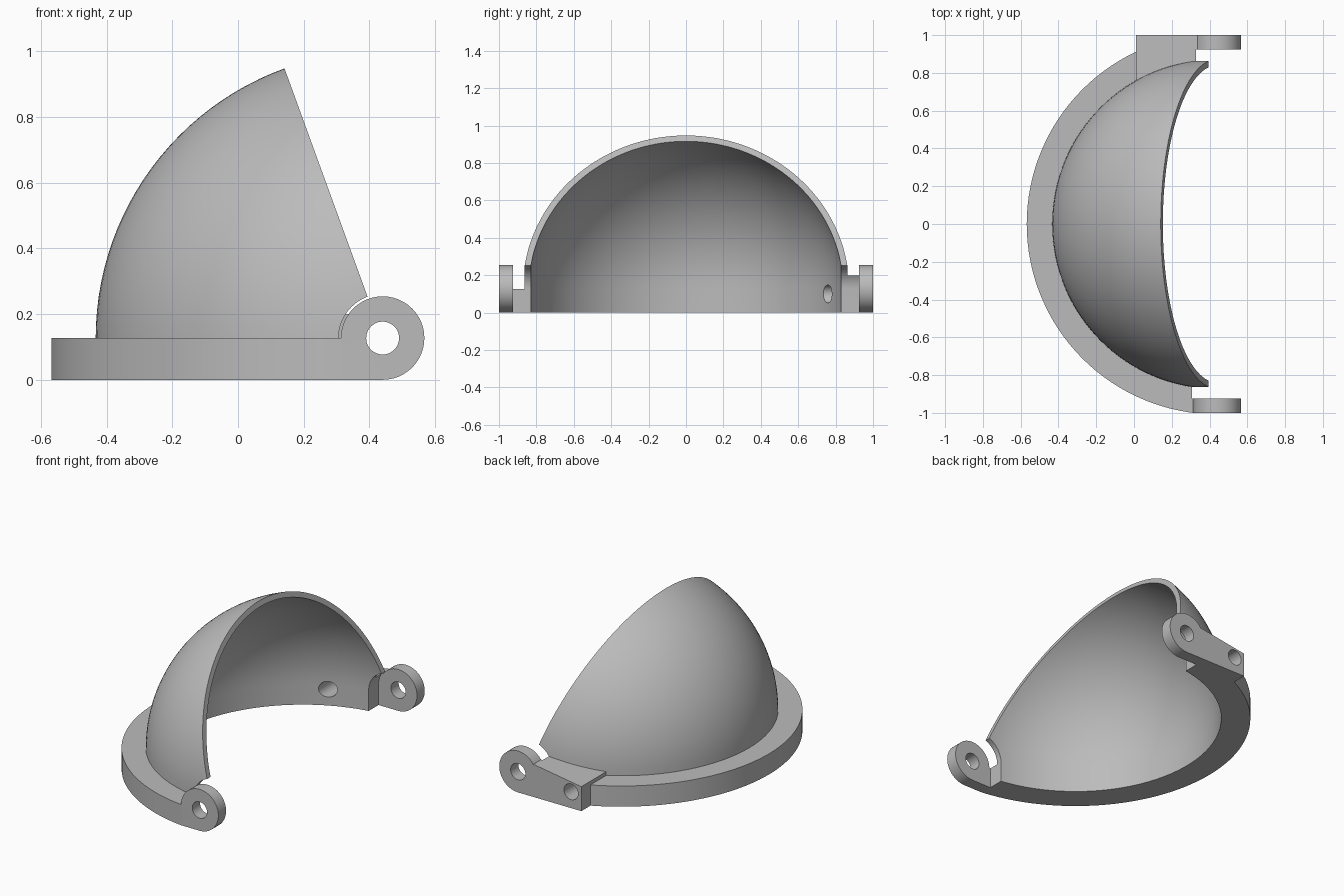
import bpy, bmesh, math
from mathutils import Vector

cube = bpy.data.objects.get("Cube")
if cube:
    bpy.data.objects.remove(cube)

HINGE_X, HINGE_Z = 0.44, 0.127      # hinge axis, also the dome centre
OUTER, INNER, RIM = 0.873, 0.84, 1.008
LUG_R, LUG_Y, CLEAR_R, HOLE_R = 0.127, 0.925, 0.134, 0.05


def finish(name, bm):
    bmesh.ops.recalc_face_normals(bm, faces=bm.faces)
    mesh = bpy.data.meshes.new(name)
    bm.to_mesh(mesh)
    bm.free()
    obj = bpy.data.objects.new(name, mesh)
    bpy.context.collection.objects.link(obj)
    return obj


def prism(name, profile, y0, y1):
    """Extrude an (x, z) outline along y."""
    bm = bmesh.new()
    face = bm.faces.new([bm.verts.new((x, y0, z)) for x, z in profile])
    ext = bmesh.ops.extrude_face_region(bm, geom=[face])["geom"]
    bmesh.ops.translate(bm, vec=(0, y1 - y0, 0),
                        verts=[v for v in ext if isinstance(v, bmesh.types.BMVert)])
    return finish(name, bm)


def revolve(name, profile, steps=128):
    """Spin an (r, z) outline around the dome's vertical axis."""
    bm = bmesh.new()
    verts = [bm.verts.new((HINGE_X + r, 0, z)) for r, z in profile]
    edges = [bm.edges.new(pair) for pair in zip(verts, verts[1:])]
    bmesh.ops.spin(bm, geom=verts + edges, cent=(HINGE_X, 0, 0), axis=(0, 0, 1),
                   angle=math.tau, steps=steps, use_duplicate=False)
    bmesh.ops.remove_doubles(bm, verts=bm.verts, dist=1e-5)
    return finish(name, bm)


def arc(radius, start, end, count, cx=0.0, cz=HINGE_Z):
    angles = [math.radians(start + (end - start) * i / count) for i in range(count + 1)]
    return [(cx + radius * math.cos(a), cz + radius * math.sin(a)) for a in angles]


def disc(radius, cx=HINGE_X, cz=HINGE_Z):
    return arc(radius, 0, 360, 48, cx, cz)[:-1]


def combine(target, tool, operation):
    """Apply a boolean and discard the tool."""
    mod = target.modifiers.new(operation, "BOOLEAN")
    mod.operation, mod.object, mod.solver = operation, tool, "EXACT"
    bpy.context.view_layer.objects.active = target
    bpy.ops.object.modifier_apply(modifier=mod.name)
    bpy.data.objects.remove(tool)


# Dome shell with its flat rim flange
inside = [(INNER, 0)] + arc(INNER, 0, 90, 32)
outside = arc(OUTER, 90, 0, 32) + [(RIM, HINGE_Z), (RIM, 0), (INNER, 0)]
cover = revolve("hinged_dome_cover", inside + outside)

# Slanted opening through the hinge axis
slope = math.tan(math.radians(20))
combine(cover, prism("opening_cutter", [
    (HINGE_X, -0.1), (HINGE_X, HINGE_Z), (HINGE_X - slope, HINGE_Z + 1),
    (2, HINGE_Z + 1), (2, -0.1)], -1.5, 1.5), "DIFFERENCE")

# Wedge-topped mounting block on the back side, hollowed to follow the dome
block = prism("mounting_block", [
    (0.01, 0), (HINGE_X, 0), (HINGE_X, HINGE_Z), (0.335, 0.2), (0.01, 0.15)], 0.6, 1.05)
hollow = arc(INNER + 0.003, 0, 90, 32)
combine(block, revolve("block_hollow", [(0, -0.1), (INNER + 0.003, -0.1)] + hollow),
        "DIFFERENCE")
combine(cover, block, "UNION")

# Clearance for the mating knuckles, between the lugs
combine(cover, prism("knuckle_clearance",
                     arc(CLEAR_R, 0, 180, 32, HINGE_X)
                     + [(HINGE_X - CLEAR_R, -0.1), (HINGE_X + CLEAR_R, -0.1)],
                     -LUG_Y, LUG_Y), "DIFFERENCE")

# Round hinge lugs
for side in (-1, 1):
    combine(cover, prism("hinge_lug", disc(LUG_R), side * LUG_Y, side * 1.05), "UNION")

# Trim the sides flat, then bore the pivot and screw holes
combine(cover, prism("side_trim", [(-1, -0.5), (1, -0.5), (1, 1.5), (-1, 1.5)], -1, 1),
        "INTERSECT")
combine(cover, prism("pivot_bore", disc(HOLE_R), -1.2, 1.2), "DIFFERENCE")
combine(cover, prism("screw_bore", disc(0.048, 0.08, 0.1), 0.4, 1.2), "DIFFERENCE")

# Plain grey finish
grey = bpy.data.materials.new("plain_grey")
grey.use_nodes = True
colour = (0.5, 0.5, 0.5, 1)
grey.diffuse_color = colour
grey.node_tree.nodes["Principled BSDF"].inputs["Base Color"].default_value = colour
cover.data.materials.clear()
cover.data.materials.append(grey)

bpy.ops.object.select_all(action="DESELECT")
cover.select_set(True)
bpy.context.view_layer.objects.active = cover
bpy.ops.object.shade_smooth_by_angle(angle=math.radians(30))
